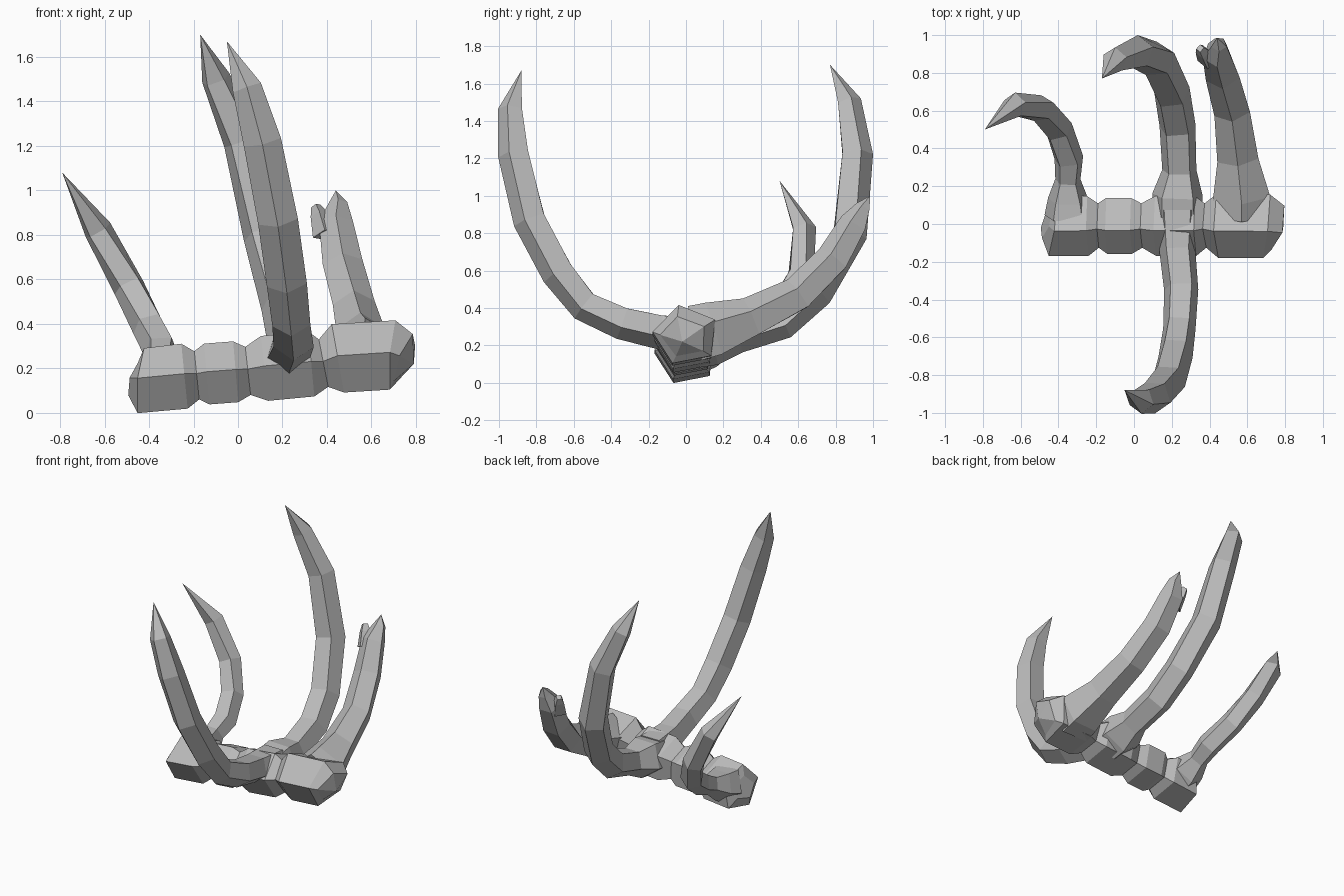
import bpy, bmesh
from math import sin, cos, radians, tau
from mathutils import Vector

cube = bpy.data.objects.get("Cube")
if cube:
    bpy.data.objects.remove(cube, do_unlink=True)

bone = bpy.data.materials.new("grey_bone")
bone.use_nodes = True
GREY = (0.5, 0.5, 0.5, 1)
bone.diffuse_color = GREY
bone.node_tree.nodes["Principled BSDF"].inputs["Base Color"].default_value = GREY


def tube(name, path, ref=(1, 0, 0), phase=0, sides=5, stretch=1.0):
    """Loft a faceted tube along (x, y, z, radius); radius 0 closes to a point."""
    bm = bmesh.new()
    pts = [Vector(p[:3]) for p in path]
    rings = []
    for i, p in enumerate(pts):
        radius = path[i][3]
        if radius == 0:
            rings.append([bm.verts.new(p)])
            continue
        before = (p - pts[i - 1]).normalized() if i > 0 else Vector()
        after = (pts[i + 1] - p).normalized() if i + 1 < len(pts) else Vector()
        t = (before + after).normalized()
        u = Vector(ref)
        u = (u - t * u.dot(t)).normalized()
        v = t.cross(u)
        ring = []
        for k in range(sides):
            a = radians(phase) + tau * k / sides
            ring.append(bm.verts.new(p + radius * (u * cos(a) + v * sin(a) * stretch)))
        rings.append(ring)
    for a, b in zip(rings, rings[1:]):
        for k in range(sides):
            n = (k + 1) % sides
            if len(b) == 1:
                bm.faces.new((a[k], a[n], b[0]))
            else:
                bm.faces.new((a[k], a[n], b[n], b[k]))
    for end in (rings[0], rings[-1]):
        if len(end) > 1:
            bm.faces.new(end)
    bmesh.ops.recalc_face_normals(bm, faces=bm.faces)
    mesh = bpy.data.meshes.new(name)
    bm.to_mesh(mesh)
    bm.free()
    mesh.materials.append(bone)
    obj = bpy.data.objects.new(name, mesh)
    bpy.context.collection.objects.link(obj)
    return obj


# Spine: four swollen vertebrae joined by narrow necks, rising towards +x
spine = [(-0.465, 0.01, 0.15, 0.08)]
for start, end, z0, z1, r in ((-0.43, -0.24, 0.14, 0.16, 0.155),
                              (-0.14, -0.01, 0.17, 0.18, 0.145),
                              (0.12, 0.33, 0.195, 0.215, 0.155),
                              (0.45, 0.7, 0.24, 0.255, 0.165)):
    spine += [(start, 0, z0, r), (end, 0, z1, r)]
    if end < 0.5:
        spine.append((end + 0.055, 0, z1 + 0.005, 0.115))
spine += [(0.75, -0.01, 0.245, 0.12), (0.79, -0.02, 0.22, 0)]
tube("spine", spine, ref=(0, 0, 1), phase=12, stretch=1.1)

# Long rib sweeping forward
tube("front_long_rib", [
    (0.23, 0.06, 0.25, 0.12), (0.23, -0.14, 0.28, 0.1),
    (0.25, -0.34, 0.325, 0.095), (0.24, -0.54, 0.415, 0.09),
    (0.22, -0.68, 0.59, 0.095), (0.18, -0.83, 0.87, 0.095),
    (0.11, -0.915, 1.22, 0.09), (0.04, -0.935, 1.46, 0.07),
    (-0.05, -0.88, 1.67, 0)], phase=-90)

# Long rib sweeping backward
tube("back_long_rib", [
    (0.23, 0.05, 0.22, 0.14), (0.23, 0.15, 0.235, 0.14),
    (0.24, 0.28, 0.255, 0.095), (0.23, 0.51, 0.33, 0.1),
    (0.2, 0.69, 0.49, 0.1), (0.12, 0.87, 0.8, 0.1),
    (0.02, 0.91, 1.22, 0.09), (-0.1, 0.87, 1.5, 0.068),
    (-0.17, 0.77, 1.7, 0)], phase=90)

# Short curled rib on the right end
tube("short_rib", [
    (-0.35, 0.04, 0.17, 0.13), (-0.35, 0.13, 0.19, 0.11),
    (-0.35, 0.23, 0.23, 0.07), (-0.345, 0.34, 0.28, 0.08),
    (-0.4, 0.5, 0.39, 0.078), (-0.49, 0.61, 0.57, 0.075),
    (-0.63, 0.63, 0.82, 0.067), (-0.79, 0.5, 1.08, 0)], phase=90)

# Broken rib on the left end, with a flared root and a jagged point
tube("broken_rib", [
    (0.57, 0.05, 0.25, 0.165), (0.57, 0.15, 0.275, 0.16),
    (0.55, 0.35, 0.345, 0.115), (0.52, 0.6, 0.47, 0.1),
    (0.47, 0.79, 0.66, 0.095), (0.44, 0.9, 0.85, 0.08),
    (0.45, 0.95, 0.94, 0.043), (0.44, 0.985, 1.0, 0)], phase=-90)

# Blunt splinter beside the point
tube("side_splinter", [
    (0.39, 0.87, 0.8, 0.055), (0.365, 0.91, 0.89, 0.04),
    (0.35, 0.93, 0.93, 0.022)], sides=4)
